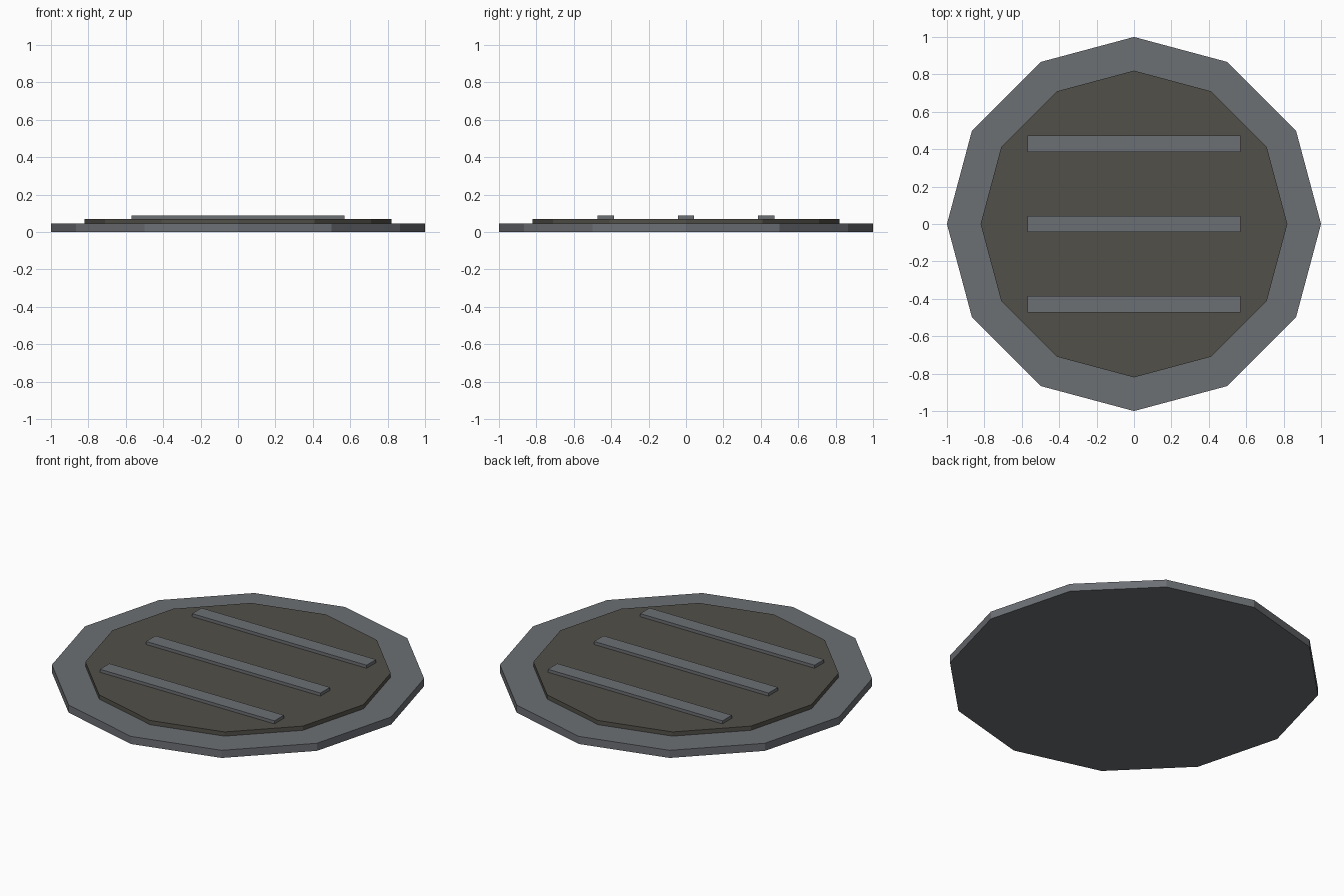
import bpy

if "Cube" in bpy.data.objects:
    bpy.data.objects.remove(bpy.data.objects["Cube"])


def material(name, color):
    m = bpy.data.materials.new(name)
    m.diffuse_color = (*color, 1)
    m.use_nodes = True
    m.node_tree.nodes["Principled BSDF"].inputs["Base Color"].default_value = m.diffuse_color
    return m


steel = material("steel_grey", (0.15, 0.16, 0.175))
dark = material("dark_plate", (0.085, 0.08, 0.066))


def disc(name, radius, z0, z1, mat):
    bpy.ops.mesh.primitive_cylinder_add(vertices=12, radius=radius, depth=z1 - z0,
                                        location=(0, 0, (z0 + z1) / 2))
    ob = bpy.context.object
    ob.name = name
    ob.data.materials.append(mat)


def bar(name, y, z0, z1):
    bpy.ops.mesh.primitive_cube_add(size=1, location=(0, y, (z0 + z1) / 2))
    ob = bpy.context.object
    ob.name = name
    ob.scale = (1.14, 0.088, z1 - z0)
    bpy.ops.object.transform_apply(location=False, rotation=False, scale=True)
    ob.data.materials.append(steel)


# Twelve-sided rim plate with a smaller raised cover on it
disc("rim_plate", 1.0, 0.0, 0.045, steel)
disc("cover_plate", 0.82, 0.045, 0.07, dark)

# Three raised grip bars across the cover
for i, y in enumerate((-0.43, 0, 0.43)):
    bar(f"grip_bar_{i + 1}", y, 0.07, 0.088)
